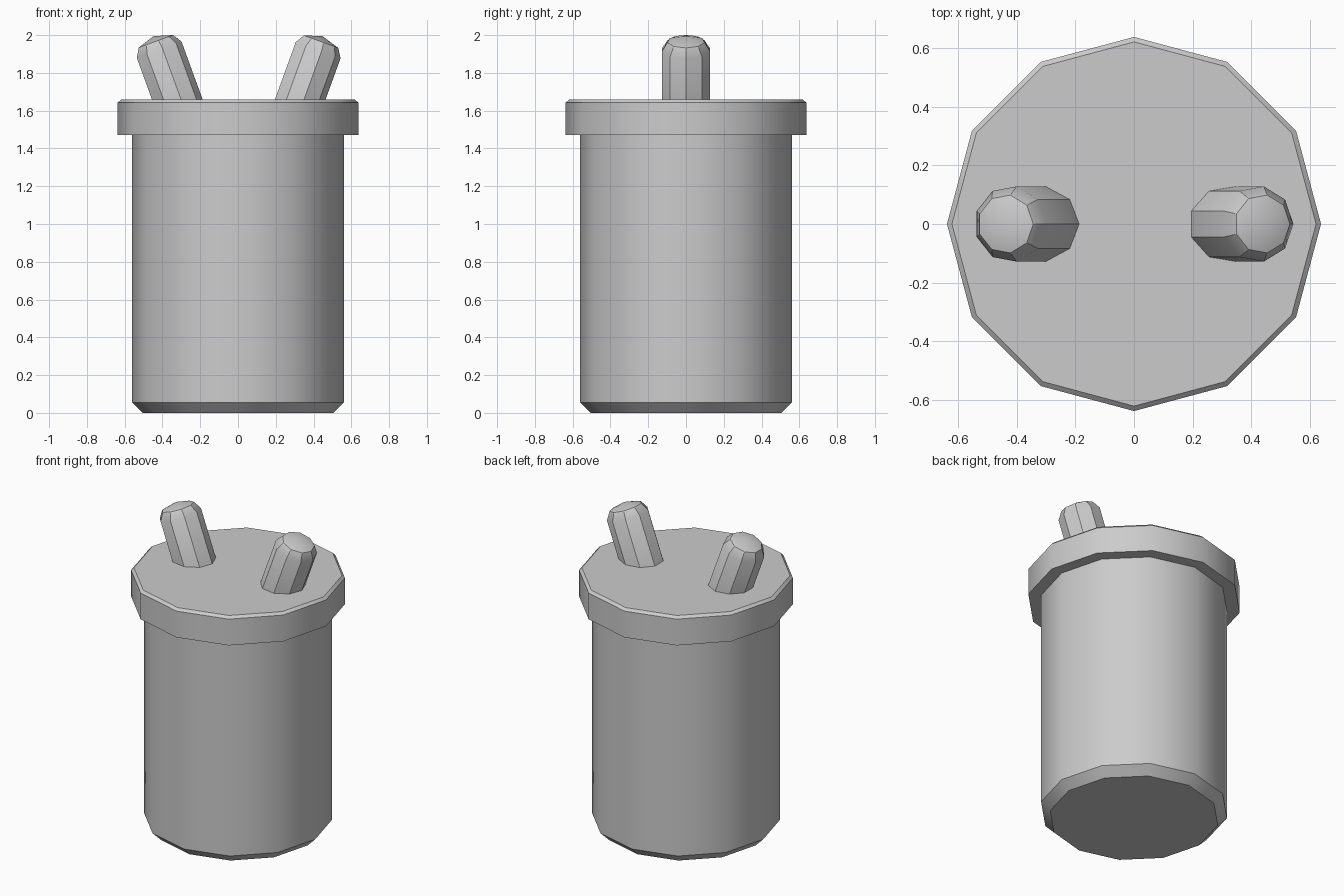
import bpy
import bmesh
import math
from mathutils import Matrix

cube = bpy.data.objects.get("Cube")
if cube:
    bpy.data.objects.remove(cube, do_unlink=True)

grey = bpy.data.materials.new("plain_grey")
grey.use_nodes = True
GREY = (0.6, 0.6, 0.6, 1.0)
grey.diffuse_color = GREY
grey.node_tree.nodes["Principled BSDF"].inputs["Base Color"].default_value = GREY


def lathe(name, profile, sides):
    """Closed solid turned about z from (radius, height) rings; radius 0 makes a tip."""
    bm = bmesh.new()
    rings = []
    for r, z in profile:
        if r == 0:
            rings.append([bm.verts.new((0, 0, z))] * sides)
        else:
            angles = [math.tau * i / sides for i in range(sides)]
            rings.append([bm.verts.new((r * math.cos(a), r * math.sin(a), z)) for a in angles])
    for low, high in zip(rings, rings[1:]):
        for i in range(sides):
            j = (i + 1) % sides
            corners = [low[i], low[j], high[j], high[i]]
            bm.faces.new(list(dict.fromkeys(corners)))
    for ring in (rings[0], rings[-1]):
        if ring[0] is not ring[1]:
            bm.faces.new(ring)
    bmesh.ops.recalc_face_normals(bm, faces=bm.faces)
    mesh = bpy.data.meshes.new(name)
    bm.to_mesh(mesh)
    bm.free()
    mesh.materials.append(grey)
    obj = bpy.data.objects.new(name, mesh)
    bpy.context.collection.objects.link(obj)
    bpy.ops.object.select_all(action='DESELECT')
    obj.select_set(True)
    bpy.context.view_layer.objects.active = obj
    bpy.ops.object.shade_smooth_by_angle(angle=math.radians(32))
    return obj


# Canister body with a chamfered foot
lathe("body", [(0.505, 0), (0.56, 0.055), (0.56, 1.5)], 12)

# Overhanging lid with a thin chamfer on its top rim
lathe("lid", [(0.637, 1.47), (0.637, 1.642), (0.62, 1.658)], 12)

# Two domed prongs leaning outward from the lid
for name, side in (("left_prong", 1), ("right_prong", -1)):
    prong = lathe(name, [(0.13, -0.1), (0.13, 0.28), (0.1, 0.328), (0, 0.358)], 9)
    lean = Matrix.Rotation(side * math.radians(20), 4, 'Y')
    prong.matrix_world = Matrix.Translation((side * 0.325, 0, 1.658)) @ lean
